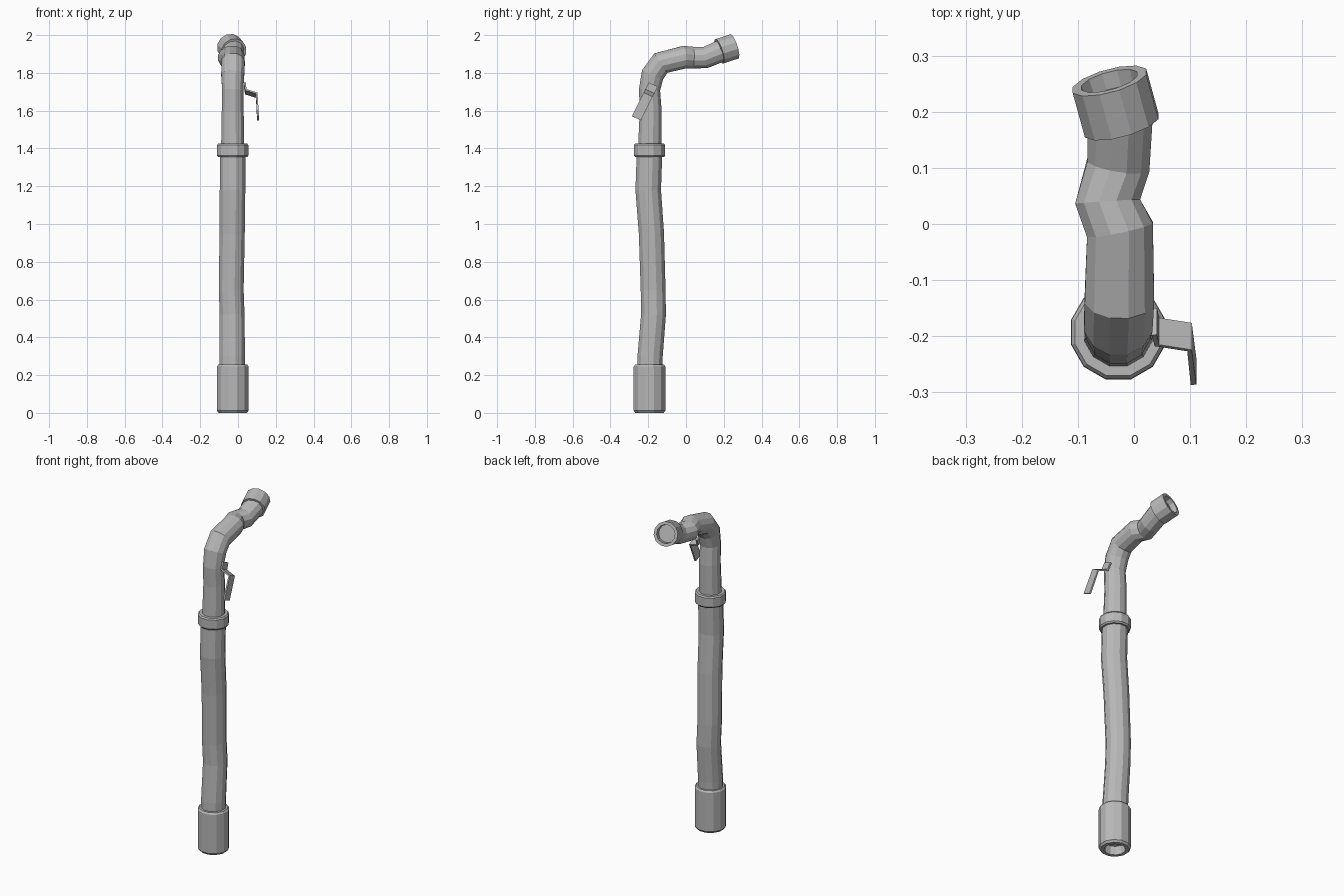
import bpy, bmesh, math
from mathutils import Vector

cube = bpy.data.objects.get("Cube")
if cube:
    bpy.data.objects.remove(cube)

SIDES = 12
grey = bpy.data.materials.new("grey metal")
grey.use_nodes = True
COLOUR = (0.48, 0.48, 0.48, 1)
grey.diffuse_color = COLOUR
grey.node_tree.nodes["Principled BSDF"].inputs["Base Color"].default_value = COLOUR


def finish(name, bm):
    bmesh.ops.recalc_face_normals(bm, faces=bm.faces)
    mesh = bpy.data.meshes.new(name)
    bm.to_mesh(mesh)
    bm.free()
    mesh.materials.append(grey)
    obj = bpy.data.objects.new(name, mesh)
    bpy.context.collection.objects.link(obj)
    return obj


def loft(name, rings):
    """Skin circular rings given as (centre, axis, radius) and cap both ends."""
    bm = bmesh.new()
    loops = []
    for centre, axis, radius in rings:
        axis = axis.normalized()
        u = Vector((1, 0, 0))
        u = (u - axis * u.dot(axis)).normalized()
        v = axis.cross(u)
        angles = [2 * math.pi * (i + 0.5) / SIDES for i in range(SIDES)]
        loops.append([bm.verts.new(centre + (u * math.cos(a) + v * math.sin(a)) * radius)
                      for a in angles])
    for a, b in zip(loops, loops[1:]):
        for i in range(SIDES):
            j = (i + 1) % SIDES
            bm.faces.new((a[i], a[j], b[j], b[i]))
    bm.faces.new(loops[0])
    bm.faces.new(loops[-1])
    return finish(name, bm)


def pipe(name, path):
    """Tube along points (x, y, z, radius)."""
    pts = [Vector(p[:3]) for p in path]
    rings = []
    for i, p in enumerate(pts):
        axis = Vector()
        if i > 0:
            axis += (p - pts[i - 1]).normalized()
        if i < len(pts) - 1:
            axis += (pts[i + 1] - p).normalized()
        rings.append((p, axis, path[i][3]))
    return loft(name, rings)


def collar(name, start, axis, profile):
    """Turned ring; profile is (distance along axis, radius)."""
    start, axis = Vector(start), Vector(axis).normalized()
    return loft(name, [(start + axis * d, axis, r) for d, r in profile])


# Slightly bent lower pipe
pipe("lower_pipe", [
    (-0.03, -0.193, 0.20, 0.069), (-0.03, -0.190, 0.30, 0.069),
    (-0.031, -0.172, 0.52, 0.068), (-0.036, -0.174, 0.65, 0.068),
    (-0.031, -0.183, 0.95, 0.069), (-0.029, -0.200, 1.18, 0.070),
    (-0.029, -0.193, 1.38, 0.070)])

# Upper pipe with elbow and kinked outlet
pipe("upper_pipe", [
    (-0.028, -0.193, 1.38, 0.064), (-0.028, -0.187, 1.60, 0.060),
    (-0.028, -0.193, 1.71, 0.058), (-0.028, -0.177, 1.79, 0.063),
    (-0.026, -0.133, 1.852, 0.064), (-0.025, -0.010, 1.883, 0.062),
    (-0.047, 0.040, 1.880, 0.060), (-0.028, 0.105, 1.882, 0.058),
    (-0.025, 0.190, 1.918, 0.060)])

# Sleeves and coupling ring, the end sleeves having recessed mouths
collar("bottom_sleeve", (-0.028, -0.193, 0), (0, 0, 1), [
    (0.05, 0.054), (0.0, 0.058), (0.0, 0.078), (0.012, 0.087),
    (0.245, 0.087), (0.255, 0.080), (0.255, 0.060)])
collar("coupling_ring", (-0.028, -0.193, 1.355), (0, 0, 1), [
    (0, 0.060), (0, 0.080), (0.008, 0.086), (0.062, 0.086),
    (0.070, 0.080), (0.070, 0.055)])
collar("outlet_sleeve", (-0.022, 0.176, 1.914), (-0.022, 0.08, 0.026), [
    (0, 0.050), (0, 0.070), (0.086, 0.070), (0.086, 0.053), (0.055, 0.051)])

# Bent flat strip bracket on the left side
bm = bmesh.new()
across = Vector((0, 0.024, -0.011))
rows = []
for x, z in [(0.036, 1.738), (0.041, 1.700), (0.099, 1.682), (0.106, 1.560)]:
    mid = Vector((x, -0.175 - (1.735 - z) * 0.5, z))
    rows.append([bm.verts.new(mid + across), bm.verts.new(mid - across)])
for a, b in zip(rows, rows[1:]):
    bm.faces.new((a[0], a[1], b[1], b[0]))
bracket = finish("strip_bracket", bm)
solid = bracket.modifiers.new("thickness", "SOLIDIFY")
solid.thickness = 0.01
solid.offset = 0
